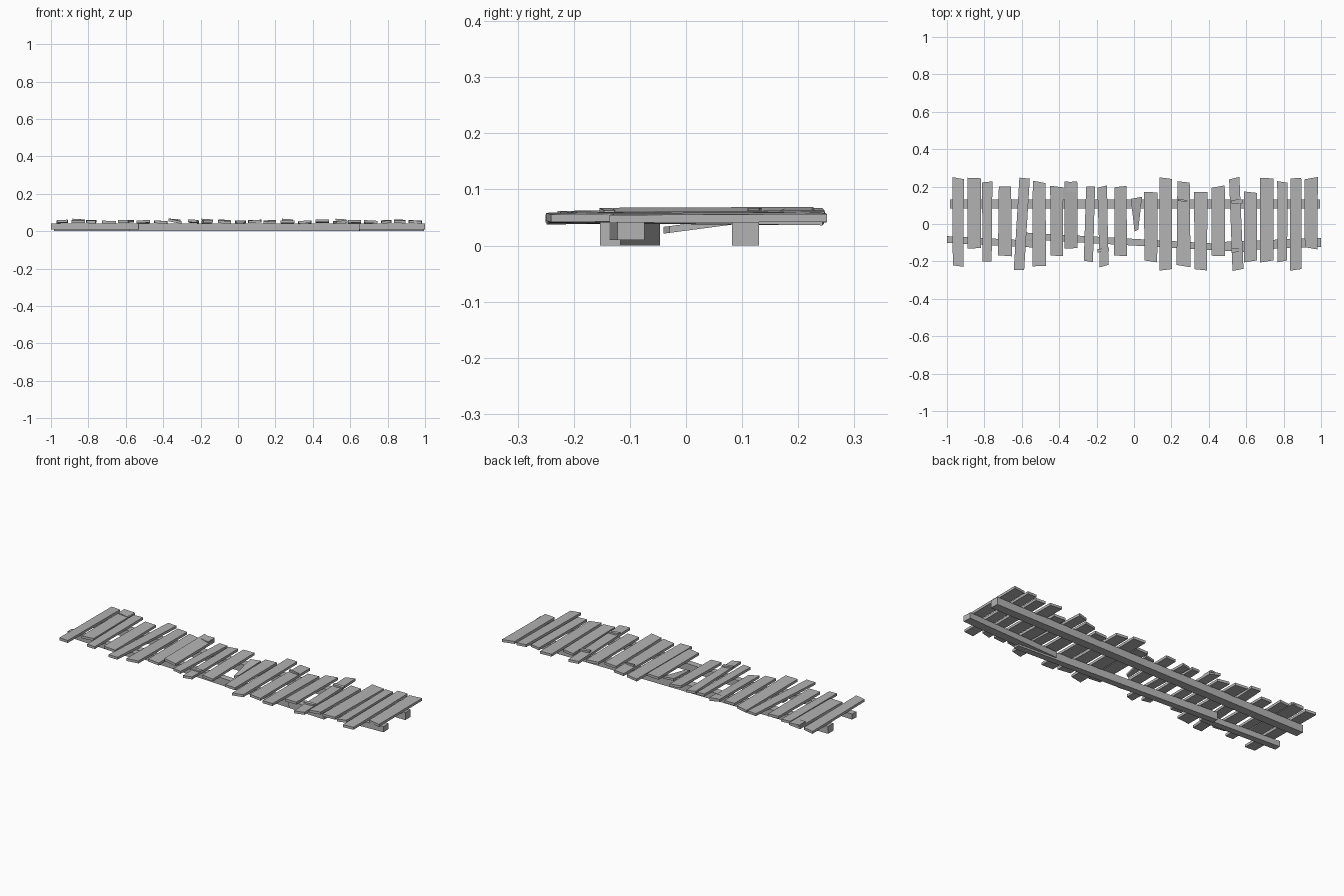
import bpy
import bmesh
import random
from mathutils import Vector

random.seed(4)
cube = bpy.data.objects.get("Cube")
if cube:
    bpy.data.objects.remove(cube, do_unlink=True)

# Single weathered material
wood = bpy.data.materials.new("weathered grey wood")
wood.use_nodes = True
grey = 0.45
colour = (grey, grey, grey, 1)
wood.diffuse_color = colour
wood.node_tree.nodes["Principled BSDF"].inputs["Base Color"].default_value = colour

# Plank widths, and how far plank ends reach from the centre line
NARROW, MEDIUM, WIDE = 0.052, 0.06, 0.07
STUB, SHORT, MIDDLE, LONG, FULL = 0.13, 0.17, 0.2, 0.225, 0.245
BEAM_HEIGHT = 0.042
DECK_HEIGHT = 0.057


def jitter(amount):
    return random.uniform(-amount, amount)


def board(name, start, end, start_width, end_width, thickness, slant=0, roll=0):
    """Slab between two top-centre points; ends may taper, slant and roll."""
    start, end = Vector(start), Vector(end)
    along = (end - start).normalized()
    side = along.cross(Vector((0, 0, 1))).normalized()
    bm = bmesh.new()
    rings = []
    for point, width in ((start, start_width), (end, end_width)):
        skew = jitter(slant)
        ring = []
        for sign, drop in ((-1, 0), (1, 0), (1, thickness), (-1, thickness)):
            corner = point + sign * (side * width / 2 + along * skew)
            corner.z += sign * roll - drop
            ring.append(bm.verts.new(corner))
        rings.append(ring)
    back, front = rings
    bm.faces.new(back)
    bm.faces.new(front)
    for i in range(len(back)):
        bm.faces.new((back[i - 1], back[i], front[i], front[i - 1]))
    bmesh.ops.recalc_face_normals(bm, faces=bm.faces)
    mesh = bpy.data.meshes.new(name)
    bm.to_mesh(mesh)
    bm.free()
    mesh.materials.append(wood)
    obj = bpy.data.objects.new(name, mesh)
    bpy.context.collection.objects.link(obj)


def beam(name, x_right, y_right, x_left, y_left, width, bottom=0):
    board(name, (x_right, y_right, BEAM_HEIGHT), (x_left, y_left, BEAM_HEIGHT),
          width, width, BEAM_HEIGHT - bottom)


# Support beams: one full length at the back, three overlapping at the front
beam("back_beam", -0.985, 0.106, 0.995, 0.106, MEDIUM * 0.8)
beam("front_beam_middle", -0.58, -0.064, 0.65, -0.135, MEDIUM * 0.6)
beam("front_beam_right_end", -1, -0.083, -0.53, -0.108, MEDIUM * 0.6, 0.01)
beam("front_beam_left_end", 0.42, -0.122, 1, -0.098, MEDIUM * 0.8, 0.01)

# Deck planks from right to left: position, back reach, front reach, width
planks = [
    (-0.94, FULL, LONG, MEDIUM),
    (-0.855, FULL, STUB, WIDE),
    (-0.785, LONG, MIDDLE, NARROW),
    (-0.69, MIDDLE, SHORT, WIDE),
    (-0.6, FULL, FULL, NARROW),
    (-0.507, LONG, LONG, WIDE),
    (-0.413, MIDDLE, SHORT, WIDE),
    (-0.337, LONG, STUB, WIDE),
    (-0.238, MIDDLE, MIDDLE, NARROW),
    (-0.165, MIDDLE, LONG, NARROW),
    (-0.072, MIDDLE, SHORT, WIDE),
    (0.09, SHORT, MIDDLE, WIDE),
    (0.17, FULL, FULL, WIDE),
    (0.265, LONG, LONG, WIDE),
    (0.357, SHORT, FULL, WIDE),
    (0.45, MIDDLE, SHORT, WIDE),
    (0.546, FULL, FULL, MEDIUM),
    (0.623, SHORT, MIDDLE, WIDE),
    (0.71, FULL, MIDDLE, WIDE),
    (0.793, LONG, MIDDLE, NARROW),
    (0.865, FULL, FULL, MEDIUM),
    (0.947, FULL, STUB, WIDE),
]
# Planks that visibly lean, and the one that is lifted on one edge
leans = {-0.6: 0.015, -0.238: 0.006, -0.165: -0.005, 0.546: -0.01}
LIFTED = -0.337

for x, back, front, width in planks:
    lean = leans.get(x, 0)
    lift = 0.006 if x == LIFTED else 0
    top = DECK_HEIGHT + lift + jitter(0.003)
    tilt = jitter(0.003)
    board("deck_plank", (x + lean, back, top + tilt), (x - lean, -front, top - tilt),
          width + jitter(0.005), width + jitter(0.005), 0.014, 0.007,
          lift + jitter(0.002))

# Broken shard resting on the back beam, sagging to the front
board("broken_shard", (0.013, 0.14, DECK_HEIGHT), (0.013, -0.035, 0.034),
      MEDIUM, MEDIUM / 3, 0.012, 0.006)

# Splintered pieces lying over cracked planks: position, back end, length
splinters = [
    (-0.855, FULL, MEDIUM),
    (LIFTED, LONG, NARROW),
    (-0.165, -STUB, 0.02),
    (0.265, STUB, 0.01),
    (0.55, STUB, 0.02),
    (0.55, -STUB, 0.02),
]
for x, back, length in splinters:
    top = DECK_HEIGHT + 0.008
    board("splinter", (x, back, top), (x, back - length, top),
          MEDIUM, MEDIUM, 0.01, 0.005, 0.002)
